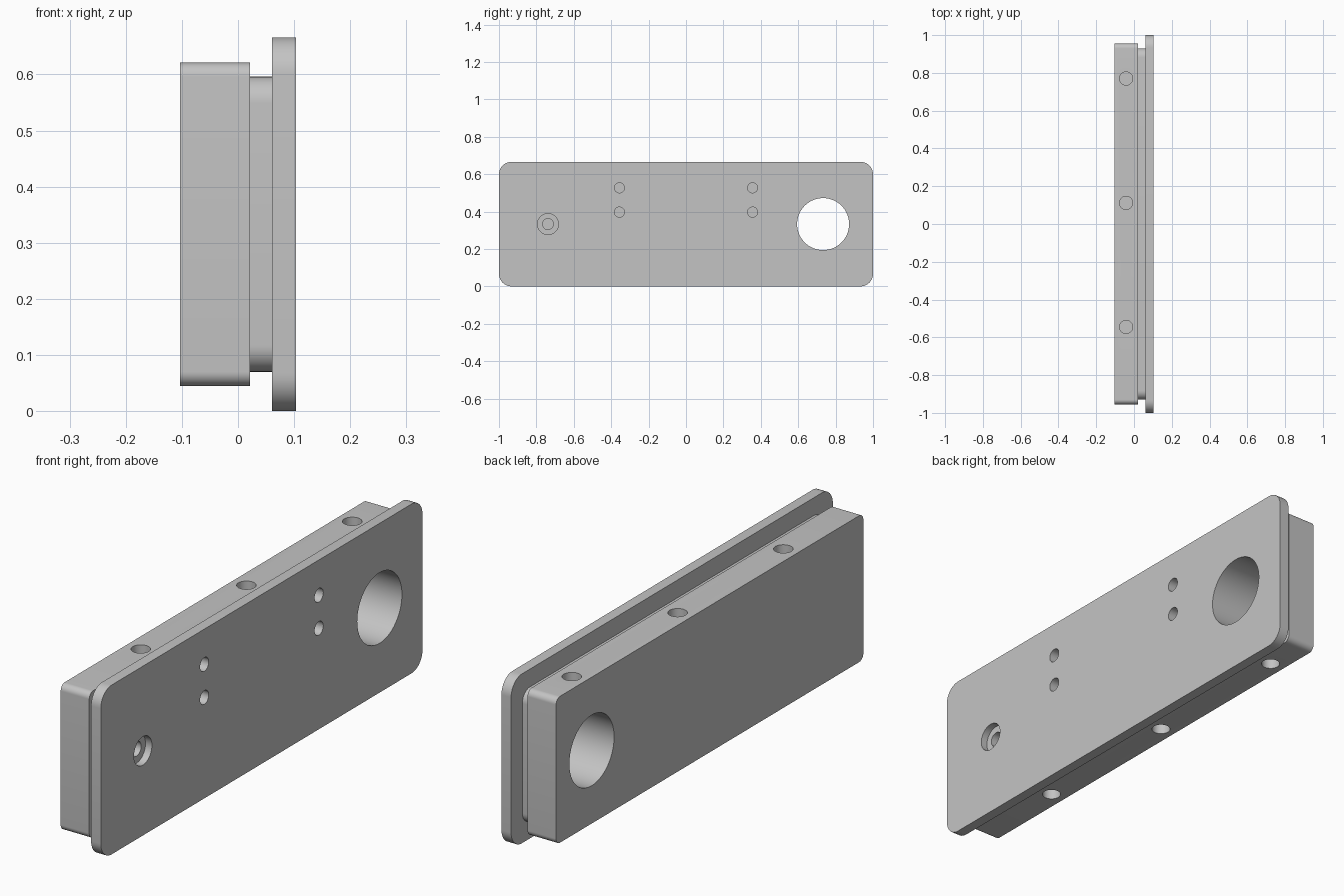
import bpy, bmesh, math
from mathutils import Matrix, Vector

cube = bpy.data.objects.get("Cube")
if cube:
    bpy.data.objects.remove(cube, do_unlink=True)

# Single grey finish
grey = bpy.data.materials.new("plain grey")
grey.use_nodes = True
grey.diffuse_color = (0.55, 0.55, 0.55, 1)
grey.node_tree.nodes["Principled BSDF"].inputs["Base Color"].default_value = grey.diffuse_color

MID_Z = 0.333
ARC_STEPS = 10


def make_object(name, bm):
    mesh = bpy.data.meshes.new(name)
    bmesh.ops.recalc_face_normals(bm, faces=bm.faces)
    bm.to_mesh(mesh)
    bm.free()
    mesh.materials.append(grey)
    obj = bpy.data.objects.new(name, mesh)
    bpy.context.collection.objects.link(obj)
    return obj


def rounded_loop(bm, x, half_y, half_z, radius):
    """Rounded rectangle of vertices in the plane at x."""
    loop = []
    corners = [(1, 1), (-1, 1), (-1, -1), (1, -1)]
    for quarter, (sy, sz) in enumerate(corners):
        for step in range(ARC_STEPS + 1):
            a = (quarter + step / ARC_STEPS) * math.pi / 2
            y = sy * (half_y - radius) + radius * math.cos(a)
            z = sz * (half_z - radius) + radius * math.sin(a)
            loop.append(bm.verts.new((x, y, MID_Z + z)))
    return loop


# Stepped body: block, recessed neck and flange as one closed shell
block = (0.955, 0.288, 0.025)
neck = (0.93, 0.263, 0.047)
flange = (1.0, MID_Z, 0.067)
sections = [(-0.103, block), (0.021, block), (0.021, neck),
            (0.061, neck), (0.061, flange), (0.103, flange)]
bm = bmesh.new()
loops = [rounded_loop(bm, x, *size) for x, size in sections]
for a, b in zip(loops, loops[1:]):
    for i in range(len(a)):
        j = (i + 1) % len(a)
        bm.faces.new((a[i], a[j], b[j], b[i]))
bm.faces.new(loops[0])
bm.faces.new(loops[-1])
body = make_object("mounting_plate", bm)


def drill(start, end, radius, sides=32):
    """Cut a round hole between two points."""
    start, end = Vector(start), Vector(end)
    axis = end - start
    turn = axis.to_track_quat('Z', 'Y').to_matrix().to_4x4()
    bm = bmesh.new()
    bmesh.ops.create_cone(bm, cap_ends=True, segments=sides, radius1=radius,
                          radius2=radius, depth=axis.length,
                          matrix=Matrix.Translation((start + end) / 2) @ turn)
    cutter = make_object("drill_cutter", bm)
    cutter.hide_render = True
    mod = body.modifiers.new("hole", 'BOOLEAN')
    mod.operation = 'DIFFERENCE'
    mod.solver = 'EXACT'
    mod.object = cutter
    bpy.ops.object.modifier_apply(modifier=mod.name)
    bpy.data.objects.remove(cutter, do_unlink=True)


bpy.ops.object.select_all(action='DESELECT')
bpy.context.view_layer.objects.active = body
body.select_set(True)

# Large through bore
drill((-0.3, 0.733, MID_Z), (0.3, 0.733, MID_Z), 0.139, 64)

# Counterbored blind hole
drill((0.2, -0.738, MID_Z), (0.075, -0.738, MID_Z), 0.056, 48)
drill((0.2, -0.738, MID_Z), (-0.04, -0.738, MID_Z), 0.029)

# Four small blind holes in the flange face
for y in (-0.356, 0.356):
    for z in (0.397, 0.527):
        drill((0.2, y, z), (0.0, y, z), 0.027)

# Blind holes along the top and bottom edges of the block
for y in (-0.545, 0.112, 0.77):
    for side in (-1, 1):
        drill((-0.042, y, MID_Z + side * 0.4),
              (-0.042, y, MID_Z + side * 0.175), 0.035)

bpy.ops.object.shade_smooth_by_angle(angle=math.radians(30))
